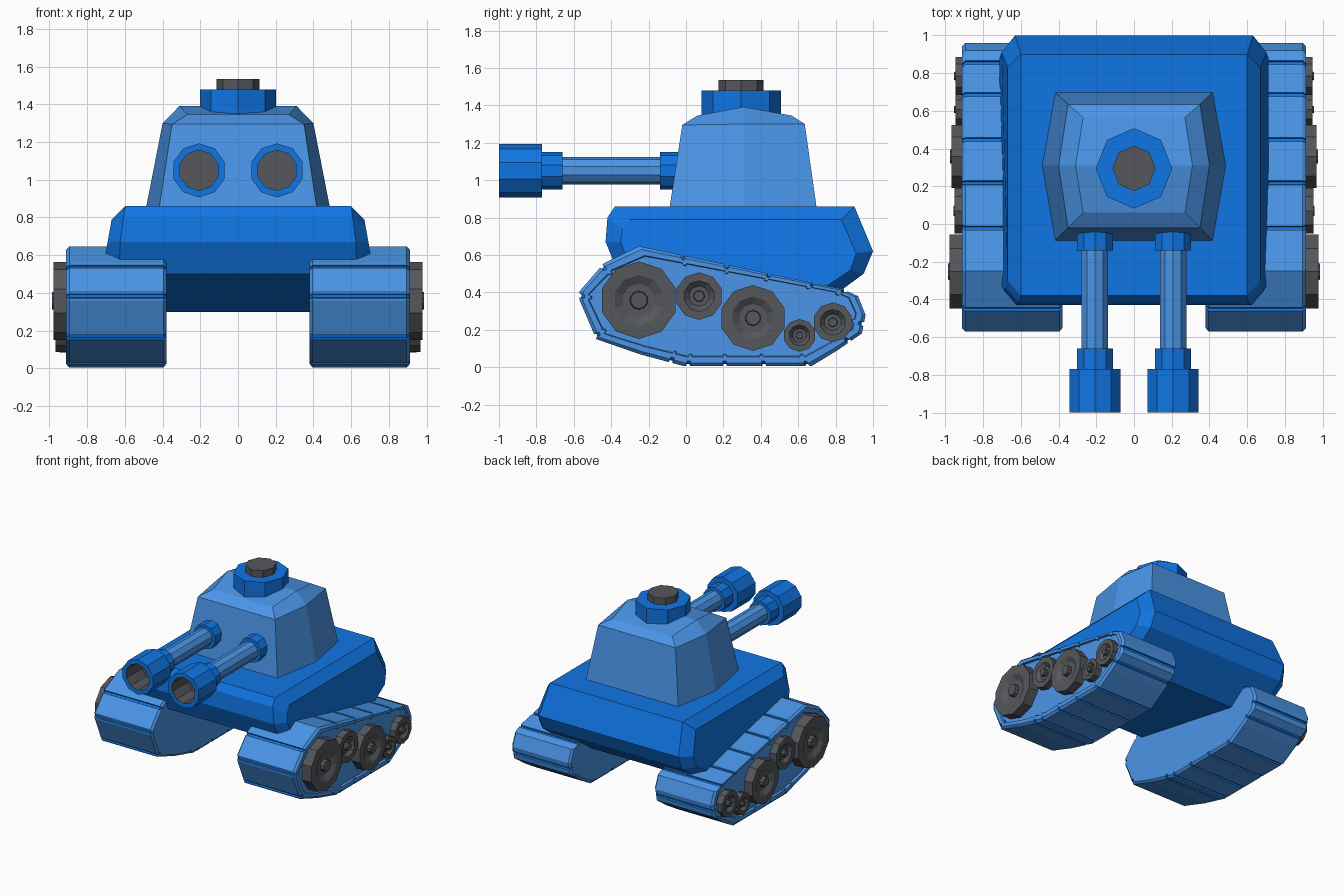
import bpy, bmesh, math

if "Cube" in bpy.data.objects:
    bpy.data.objects.remove(bpy.data.objects["Cube"])


def material(name, rgb):
    m = bpy.data.materials.new(name)
    m.diffuse_color = (*rgb, 1)
    m.use_nodes = True
    m.node_tree.nodes["Principled BSDF"].inputs["Base Color"].default_value = m.diffuse_color
    return m


DARK, LIGHT, GREY = 0, 1, 2
MATS = [material("deep blue", (0.005, 0.18, 0.78)),
        material("light blue", (0.069, 0.30, 0.80)),
        material("dark grey", (0.09, 0.095, 0.105))]


def loft(name, rings, rule, end_caps=None, mirror=False):
    """Skin closed rings of points; rule(ring, side) gives the colour of a face."""
    bm = bmesh.new()
    vs = [[bm.verts.new(p) for p in ring] for ring in rings]
    n, last = len(rings[0]), len(rings) - 1
    for i in range(last):
        for j in range(n):
            k = (j + 1) % n
            f = bm.faces.new((vs[i][j], vs[i][k], vs[i + 1][k], vs[i + 1][j]))
            f.material_index = rule(i, j)
    bm.faces.new(vs[0][::-1]).material_index = rule(0, 0)
    for cap in end_caps or [range(n)]:
        bm.faces.new([vs[-1][j] for j in cap]).material_index = rule(last - 1, 0)
    bmesh.ops.recalc_face_normals(bm, faces=bm.faces)
    mesh = bpy.data.meshes.new(name)
    bm.to_mesh(mesh)
    bm.free()
    for m in MATS:
        mesh.materials.append(m)
    ob = bpy.data.objects.new(name, mesh)
    bpy.context.collection.objects.link(ob)
    if mirror:
        ob.modifiers.new("mirror", 'MIRROR').use_mirror_merge = False
    return ob


def circle(r, n, place):
    """Ring with a vertex straight up; place(u, v) puts it in space."""
    a = [2 * math.pi * j / n for j in range(n)]
    return [place(r * math.sin(t), r * math.cos(t)) for t in a]


# Hull: side profile lofted across x with chamfered flanks
outer = [(-0.38, 0.86), (-0.42, 0.80), (-0.43, 0.67), (-0.36, 0.50),
         (0.68, 0.30), (0.95, 0.50), (1.0, 0.62), (0.90, 0.86)]
inner = [(-0.30, 0.79), (-0.34, 0.74), (-0.35, 0.67), (-0.30, 0.54),
         (0.64, 0.36), (0.88, 0.52), (0.91, 0.61), (0.83, 0.79)]


def hull_ring(profile, s, x, slope, top):
    return [(s * (x + slope * min(top - z, 0.24)), y, z) for y, z in profile]


loft("hull", [hull_ring(inner, -1, 0.67, 0.18, 0.79),
              hull_ring(outer, -1, 0.60, 0.13, 0.86),
              hull_ring(outer, 1, 0.60, 0.13, 0.86),
              hull_ring(inner, 1, 0.67, 0.18, 0.79)], lambda i, j: DARK)


# Turret: stacked six-sided rings with a slightly ridged roof
def hexagon(x, xm, front, rear, zf, zm, zr):
    return [(-x, front, zf), (x, front, zf), (xm, 0.31, zm),
            (x, rear, zr), (-x, rear, zr), (-xm, 0.31, zm)]


loft("turret", [hexagon(0.42, 0.49, -0.09, 0.70, 0.84, 0.84, 0.84),
                hexagon(0.35, 0.40, -0.02, 0.635, 1.295, 1.30, 1.30),
                hexagon(0.27, 0.31, 0.06, 0.565, 1.345, 1.392, 1.345)],
     lambda i, j: LIGHT, end_caps=[(0, 1, 2, 5), (2, 3, 4, 5)])

# Roof hatch and its cap
for name, r, z0, z1, m in (("hatch", 0.213, 1.33, 1.48, DARK),
                           ("hatch_cap", 0.12, 1.47, 1.535, GREY)):
    loft(name, [circle(r, 8, lambda u, v: (u * 0.95, 0.295 + v, z))
                for z in (z0, z1)], lambda i, j: m)

# Twin guns: collars, tube, muzzle and hollow bore
gun = [(0.10, 0.02), (0.10, -0.14), (0.074, -0.14), (0.074, -0.66), (0.10, -0.66),
       (0.10, -0.77), (0.143, -0.77), (0.143, -1.0), (0.107, -1.0), (0.107, -0.80)]
gun_mats = [DARK, DARK, LIGHT, DARK, DARK, DARK, DARK, DARK, GREY]
loft("guns", [circle(r, 10, lambda u, v: (0.207 + u, y, 1.05 + v)) for r, y in gun],
     lambda i, j: gun_mats[i], mirror=True)

# Tracks: each profile corner is (y, z, groove positions along the next edge)
track = [(-0.25, 0.647, (0.21, 0.43, 0.64, 0.86)), (0.84, 0.417, (0.2,)),
         (0.92, 0.38, ()), (0.96, 0.28, (0.5,)), (0.94, 0.18, (0.5,)),
         (0.81, 0.09, ()), (0.67, 0.005, (0.03, 0.37, 0.68, 0.97)),
         (-0.01, 0.005, (0.3,)), (-0.25, 0.07, ()), (-0.48, 0.15, (0.08,)),
         (-0.57, 0.36, (0.5,)), (-0.57, 0.405, (0.9,)), (-0.44, 0.555, ())]
path, grooves = [], set()
for c, (y, z, cuts) in enumerate(track):
    y2, z2, _ = track[(c + 1) % len(track)]
    length = math.hypot(y2 - y, z2 - z)
    dy, dz = (y2 - y) / length, (z2 - z) / length
    path.append((y, z))
    for t in cuts:
        for off, depth in ((-0.011, 0), (-0.008, 0.012), (0.008, 0.012), (0.011, 0)):
            d = t * length + off
            path.append((y + dy * d + dz * depth, z + dz * d - dy * depth))
        grooves |= {len(path) - 4, len(path) - 3, len(path) - 2}


def track_ring(x, d):
    ky, kz = 1 - d / 0.77, 1 - d / 0.322
    return [(x, 0.2 + (y - 0.2) * ky, 0.326 + (z - 0.326) * kz) for y, z in path]


loft("tracks", [track_ring(0.38, 0.018), track_ring(0.395, 0.0), track_ring(0.895, 0.0),
                track_ring(0.912, 0.018), track_ring(0.912, 0.05), track_ring(0.895, 0.055)],
     lambda i, j: DARK if i < 3 and j in grooves else LIGHT, mirror=True)

# Road wheels: rim, sunken cone and raised hub
wheels = [(-0.252, 0.358, 0.207, 0.979), (0.07, 0.38, 0.127, 0.951),
          (0.358, 0.263, 0.176, 0.969), (0.607, 0.17, 0.087, 0.948),
          (0.785, 0.24, 0.106, 0.948)]
for w, (cy, cz, r, x) in enumerate(wheels):
    profile = [(1, 0.87), (1, x), (0.65, x), (0.43, x - 0.025),
               (0.24, x - 0.025), (0.22, x + 0.007)]
    loft(f"road_wheel_{w + 1}",
         [circle(r * k, 10, lambda u, v: (px, cy + u, cz + v)) for k, px in profile],
         lambda i, j: GREY, mirror=True)
